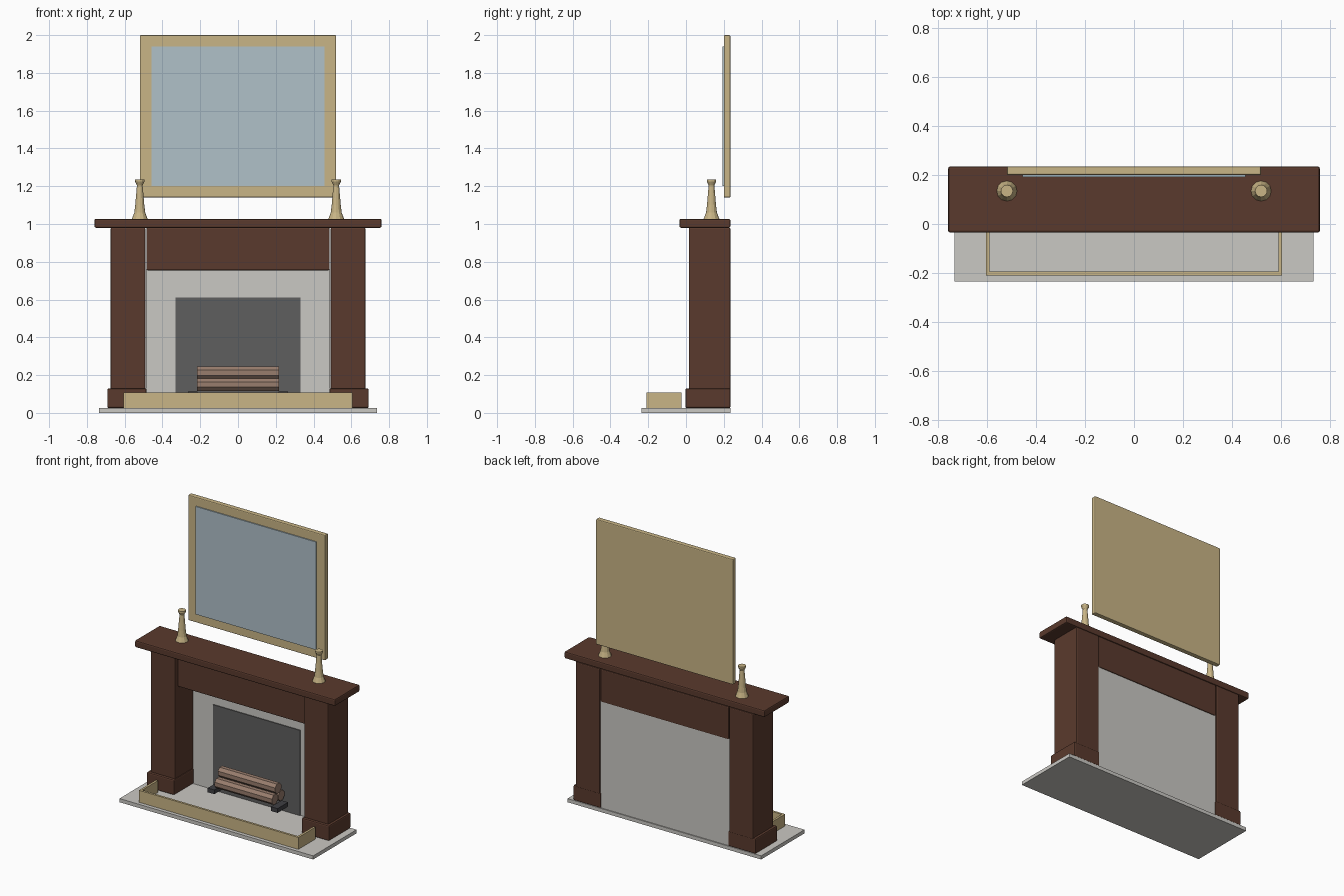
import bpy, bmesh, math
from mathutils import Matrix, Vector

if "Cube" in bpy.data.objects:
    bpy.data.objects.remove(bpy.data.objects["Cube"], do_unlink=True)


def material(name, r, g, b):
    """Flat material from 0-255 display values, stored as linear."""
    linear = [((c / 255 + 0.055) / 1.055) ** 2.4 for c in (r, g, b)] + [1]
    mat = bpy.data.materials.new(name)
    mat.use_nodes = True
    mat.diffuse_color = linear
    mat.node_tree.nodes["Principled BSDF"].inputs["Base Color"].default_value = linear
    return mat


wood = material("dark_wood", 90, 58, 45)
gold = material("pale_brass", 201, 181, 134)
stone = material("pale_stone", 202, 200, 195)
soot = material("soot_grey", 95, 94, 94)
glass = material("mirror_glass", 176, 193, 201)
bark = material("log_brown", 152, 125, 109)
iron = material("dark_iron", 62, 62, 66)


def finish(bm, name, mat):
    bmesh.ops.recalc_face_normals(bm, faces=bm.faces)
    mesh = bpy.data.meshes.new(name)
    bm.to_mesh(mesh)
    bm.free()
    mesh.materials.append(mat)
    obj = bpy.data.objects.new(name, mesh)
    bpy.context.collection.objects.link(obj)
    return obj


def box(name, mat, x, y, z, bevel=0):
    """Box from (min, max) spans, with optional softened edges."""
    bm = bmesh.new()
    size = [s[1] - s[0] for s in (x, y, z)]
    middle = Vector([(s[0] + s[1]) / 2 for s in (x, y, z)])
    bmesh.ops.create_cube(bm, size=1, matrix=Matrix.Translation(middle) @ Matrix.Diagonal((*size, 1)))
    obj = finish(bm, name, mat)
    if bevel:
        mod = obj.modifiers.new("soft_edges", "BEVEL")
        mod.width = bevel
        mod.segments = 2
    return obj


def lathe(name, mat, profile, x, y, sides=12):
    """Solid of revolution about a vertical axis from (radius, height) points."""
    bm = bmesh.new()
    rings = []
    for r, z in profile:
        angles = [math.tau * i / sides for i in range(sides)]
        rings.append([bm.verts.new((x + r * math.cos(a), y + r * math.sin(a), z)) for a in angles])
    for low, high in zip(rings, rings[1:]):
        for i in range(sides):
            j = (i + 1) % sides
            bm.faces.new((low[i], low[j], high[j], high[i]))
    bm.faces.new(rings[0])
    bm.faces.new(rings[-1])
    return finish(bm, name, mat)


def log(name, y, z, radius=0.036, length=0.435):
    bm = bmesh.new()
    turn = Matrix.Rotation(math.pi / 2, 4, "Y") @ Matrix.Rotation(math.pi / 8, 4, "Z")
    bmesh.ops.create_cone(bm, cap_ends=True, segments=8, radius1=radius, radius2=radius,
                          depth=length, matrix=Matrix.Translation((0, y, z)) @ turn)
    return finish(bm, name, bark)


def span(side, inner, outer):
    return sorted((side * inner, side * outer))


# Hearth slab, stone surround and firebox opening
box("hearth", stone, (-0.735, 0.735), (-0.235, 0.235), (0, 0.025))
box("surround", stone, (-0.488, 0.488), (0.208, 0.228), (0.025, 0.76))
box("firebox_opening", soot, (-0.33, 0.33), (0.202, 0.209), (0.025, 0.61))

# Wooden mantelpiece
box("mantel_shelf", wood, (-0.76, 0.76), (-0.035, 0.235), (0.98, 1.027), 0.008)
box("frieze", wood, (-0.485, 0.485), (0.04, 0.233), (0.755, 0.98), 0.006)

# Paired parts: pillars, plinths, candlesticks, fender ends, andirons
candlestick = [(0.042, 1.026), (0.029, 1.06), (0.024, 1.1), (0.015, 1.205),
               (0.025, 1.225), (0.025, 1.236)]
for side, label in ((1, "left"), (-1, "right")):
    box(label + "_pillar", wood, span(side, 0.49, 0.675), (0.015, 0.235), (0.12, 0.98), 0.006)
    box(label + "_plinth", wood, span(side, 0.484, 0.692), (-0.003, 0.235), (0.025, 0.13), 0.008)
    lathe(label + "_candlestick", gold, candlestick, side * 0.52, 0.135)
    box(label + "_fender_end", gold, span(side, 0.59, 0.605), (-0.2, -0.025), (0.025, 0.107))
    box(label + "_andiron", iron, span(side, 0.215, 0.265), (0.05, 0.165), (0.085, 0.114))

box("fender_front", gold, (-0.605, 0.605), (-0.21, -0.195), (0.025, 0.107))

# Stacked logs
log("front_log", 0.09, 0.15)
log("back_log", 0.16, 0.15)
log("top_log", 0.125, 0.213)

# Wall mirror
box("mirror_frame", gold, (-0.52, 0.52), (0.2, 0.235), (1.14, 2.0), 0.006)
box("mirror_pane", glass, (-0.457, 0.457), (0.193, 0.201), (1.2, 1.94))
